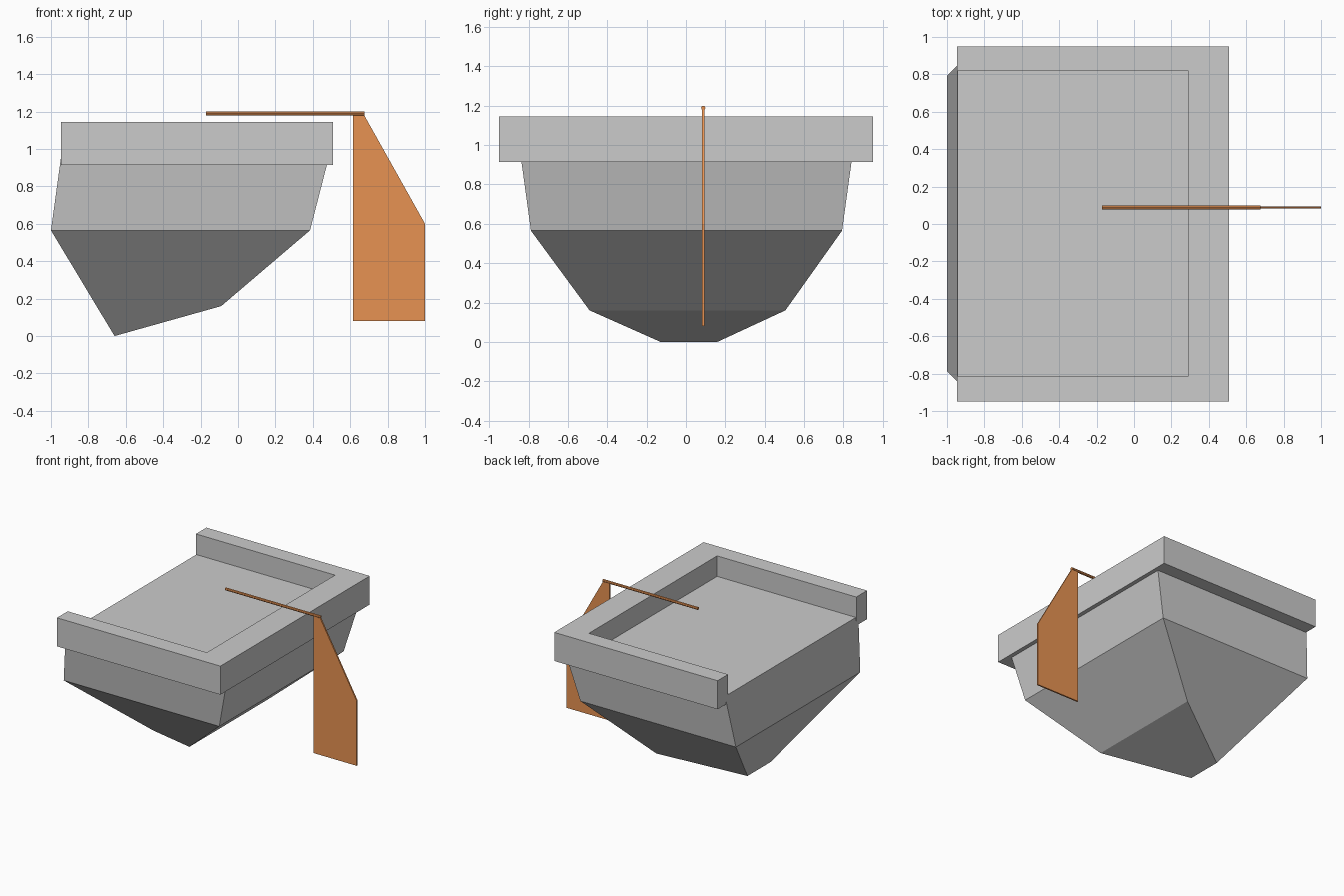
import bpy, math

if "Cube" in bpy.data.objects:
    bpy.data.objects.remove(bpy.data.objects["Cube"])


def make_object(name, verts, faces, mat=None):
    mesh = bpy.data.meshes.new(name)
    mesh.from_pydata(verts, [], faces)
    mesh.update()
    obj = bpy.data.objects.new(name, mesh)
    bpy.context.collection.objects.link(obj)
    if mat:
        mesh.materials.append(mat)
    return obj


def prism(name, low, high, mat=None):
    """Closed solid between two matching outlines."""
    n = len(low)
    faces = [tuple(reversed(range(n))), tuple(range(n, 2 * n))]
    faces += [(i, (i + 1) % n, n + (i + 1) % n, n + i) for i in range(n)]
    return make_object(name, low + high, faces, mat)


wood = bpy.data.materials.new("orange_wood")
wood.diffuse_color = (0.8, 0.29, 0.085, 1)
wood.use_nodes = True
wood.node_tree.nodes["Principled BSDF"].inputs["Base Color"].default_value = wood.diffuse_color

# Hull: rings of four corners (x_left, x_right, y_front, y_back, z), deck down to chine
levels = [(-0.943, 0.492, -0.845, 0.85, 0.98),
          (-1.0, 0.385, -0.788, 0.793, 0.565)]
verts = []
for x0, x1, y0, y1, z in levels:
    verts += [(x0, y0, z), (x1, y0, z), (x1, y1, z), (x0, y1, z)]
# Keel corners: rising edge on the right, low edge on the left
verts += [(-0.66, -0.13, 0), (-0.09, -0.49, 0.16),
          (-0.09, 0.505, 0.16), (-0.66, 0.16, 0)]
faces = [(0, 1, 2, 3), (11, 10, 9, 8)]
for a in (0, 4):
    for i in range(4):
        j = (i + 1) % 4
        faces.append((a + 4 + i, a + 4 + j, a + j, a + i))
make_object("hull", verts, faces)

# Rim: U-shaped rail open at the left end
outline = [(-0.947, -0.95), (0.508, -0.95), (0.508, 0.95), (-0.947, 0.95),
           (-0.947, 0.817), (0.292, 0.817), (0.292, -0.813), (-0.947, -0.813)]
prism("rim", [(x, y, 0.915) for x, y in outline],
      [(x, y, 1.145) for x, y in outline])

# Rudder blade: thin plate
ry, half = 0.088, 0.006
blade = [(0.615, 0.08), (1.0, 0.08), (1.0, 0.6), (0.675, 1.18), (0.615, 1.18)]
prism("rudder_blade", [(x, ry + half, z) for x, z in reversed(blade)],
      [(x, ry - half, z) for x, z in reversed(blade)][:], wood)
# keep outward normals on the blade
bpy.data.objects["rudder_blade"].data.flip_normals()

# Tiller: slim octagonal rod
ring = [(math.cos(math.tau * k / 8) * 0.011, math.sin(math.tau * k / 8) * 0.011)
        for k in range(8)]
prism("tiller", [(-0.17, ry + a, 1.189 + b) for a, b in ring],
      [(0.675, ry + a, 1.189 + b) for a, b in ring], wood)
